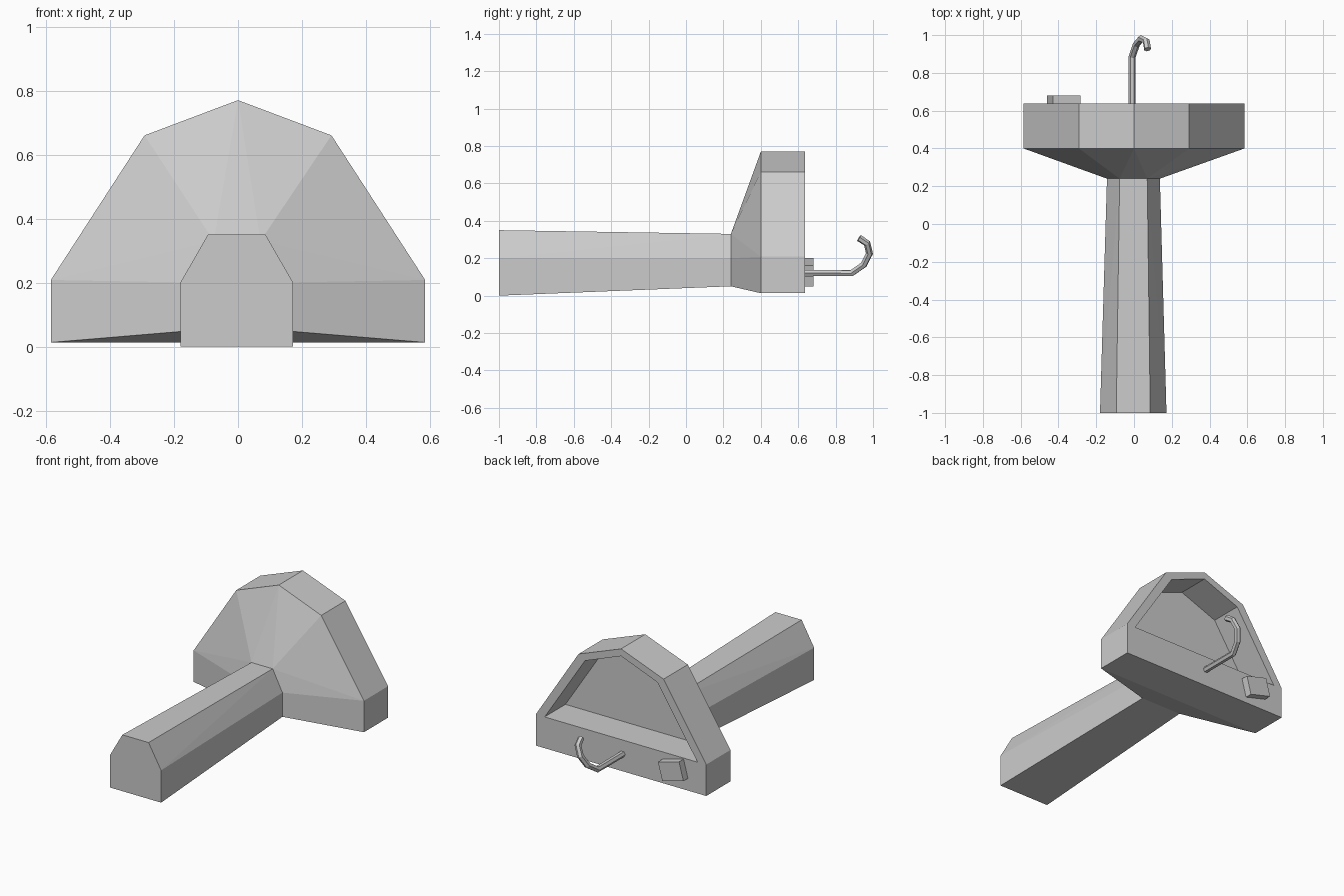
import bpy, bmesh
from math import radians

if "Cube" in bpy.data.objects:
    bpy.data.objects.remove(bpy.data.objects["Cube"])


def hull(name, sections):
    """Convex solid spanning (y, [(x, z), ...]) cross-sections."""
    bm = bmesh.new()
    for y, profile in sections:
        for x, z in profile:
            bm.verts.new((x, y, z))
    bmesh.ops.convex_hull(bm, input=bm.verts[:])
    bmesh.ops.dissolve_limit(bm, angle_limit=radians(1),
                             verts=bm.verts[:], edges=bm.edges[:])
    bmesh.ops.recalc_face_normals(bm, faces=bm.faces[:])
    mesh = bpy.data.meshes.new(name)
    bm.to_mesh(mesh)
    bm.free()
    obj = bpy.data.objects.new(name, mesh)
    bpy.context.collection.objects.link(obj)
    return obj


def mirrored(half, cx=0.0):
    """Complete a right-hand half profile about x = cx."""
    return [(cx + s * x, z) for s in (1, -1) for x, z in half if x or s > 0]


# Pedestal: tapering six-sided column
foot = mirrored([(0.176, 0), (0.176, 0.2), (0.09, 0.35)], -0.004)
neck = mirrored([(0.14, 0.05), (0.14, 0.2), (0.073, 0.33)], -0.003)
hull("pedestal", [(-1, foot), (0.24, neck)])

# Basin: flared underside and straight rim
outline = mirrored([(0.585, 0.013), (0.585, 0.208), (0.292, 0.66), (0, 0.77)])
basin = hull("basin", [(0.24, neck), (0.4, outline), (0.637, outline)])

# Bowl recess
opening = mirrored([(0.525, 0.207), (0.248, 0.63), (0, 0.725)])
cutter = hull("bowl_cutter", [(0.433, opening), (0.75, opening)])
cutter.hide_render = True
cutter.hide_set(True)
cut = basin.modifiers.new("bowl", 'BOOLEAN')
cut.operation = 'DIFFERENCE'
cut.solver = 'EXACT'
cut.object = cutter

# Tap: six-sided bent pipe
path = [(-0.01, 0.63, 0.12), (-0.01, 0.885, 0.12), (0.012, 0.95, 0.165),
        (0.038, 0.981, 0.225), (0.065, 0.968, 0.28), (0.072, 0.925, 0.308)]
curve = bpy.data.curves.new("tap", 'CURVE')
curve.dimensions = '3D'
curve.bevel_depth = 0.019
curve.bevel_resolution = 1
curve.use_fill_caps = True
spline = curve.splines.new('POLY')
spline.points.add(len(path) - 1)
for point, co in zip(spline.points, path):
    point.co = (*co, 1)
spline.use_smooth = False
bpy.context.collection.objects.link(bpy.data.objects.new("tap", curve))

# Soap bar lying askew on the ledge
bpy.ops.mesh.primitive_cube_add(size=1, location=(-0.372, 0.659, 0.125),
                                rotation=(0, radians(15), 0))
soap = bpy.context.object
soap.name = "soap_bar"
soap.scale = (0.15, 0.045, 0.116)
